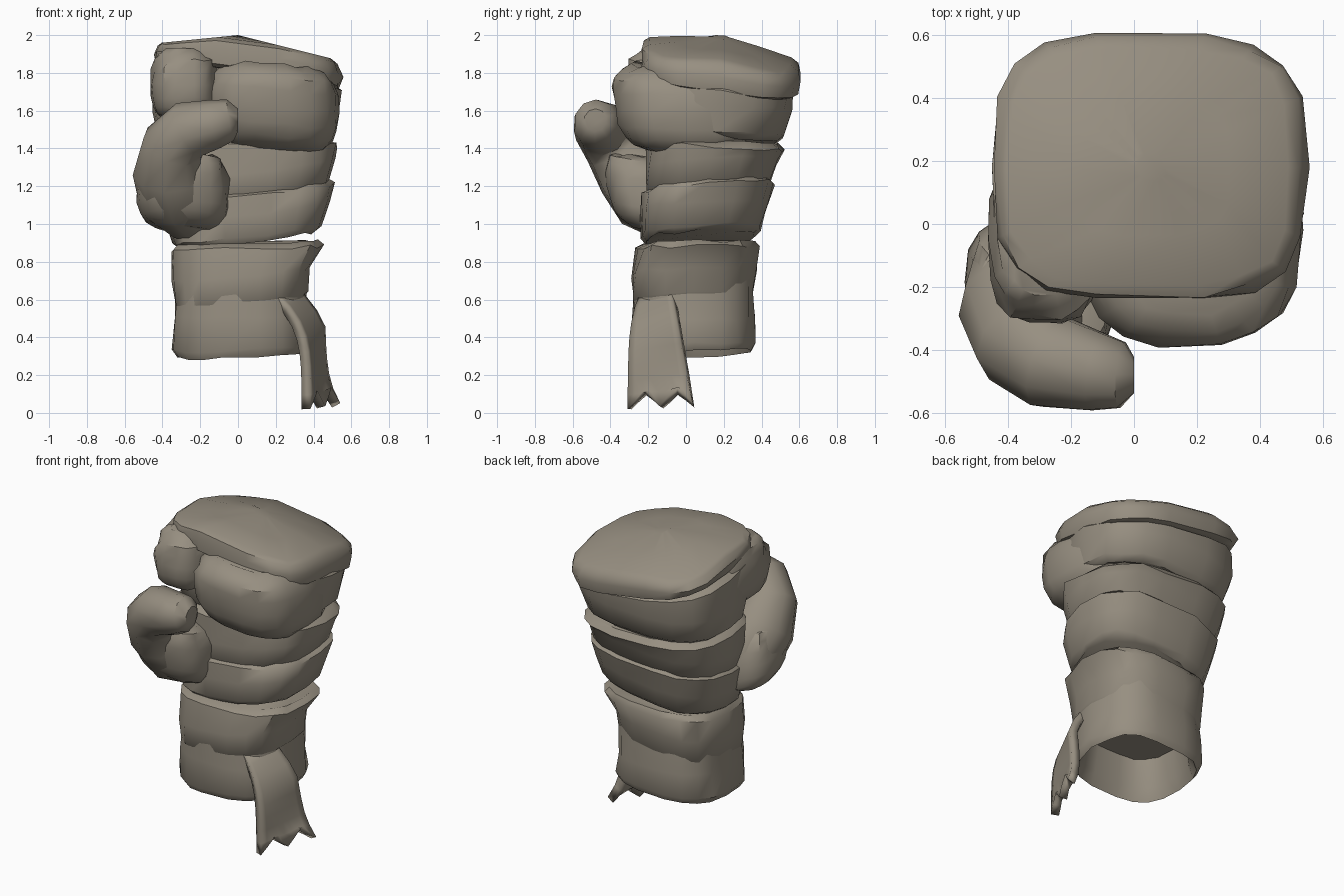
import bpy, math, random
from mathutils import Vector

random.seed(4)
old_cube = bpy.data.objects.get("Cube")
if old_cube:
    bpy.data.objects.remove(old_cube)

cloth = bpy.data.materials.new("worn bandage")
cloth.use_nodes = True
cloth.diffuse_color = (.31, .275, .22, 1)
shader = cloth.node_tree.nodes["Principled BSDF"]
shader.inputs["Base Color"].default_value = cloth.diffuse_color
SIDES = 18


def make(name, verts, faces):
    mesh = bpy.data.meshes.new(name)
    mesh.from_pydata(verts, [], faces)
    mesh.materials.append(cloth)
    part = bpy.data.objects.new(name, mesh)
    bpy.context.collection.objects.link(part)
    bpy.ops.object.select_all(action='DESELECT')
    part.select_set(True)
    bpy.context.view_layer.objects.active = part
    bpy.ops.object.shade_smooth_by_angle(angle=math.radians(40))
    return part


def loft(name, rings, closed=True):
    """Skin a list of equal point rings, with end faces when closed."""
    count = len(rings[0])
    faces = []
    for row in range(len(rings) - 1):
        start, above = row * count, (row + 1) * count
        for i in range(count):
            following = (i + 1) % count
            faces.append((start + i, start + following, above + following, above + i))
    if closed:
        last = (len(rings) - 1) * count
        faces.append(tuple(reversed(range(count))))
        faces.append(tuple(range(last, last + count)))
    return make(name, [point for points in rings for point in points], faces)


def signed_power(value, power):
    return math.copysign(abs(value) ** power, value)


def ring(centre, half_x, half_y, tilt=(0, 0), rounding=.72, rough=.01):
    """Rounded square outline, tilted along x and y and slightly crumpled."""
    points = []
    for i in range(SIDES):
        angle = math.tau * i / SIDES
        across = signed_power(math.cos(angle), rounding)
        along = signed_power(math.sin(angle), rounding)
        crumple = random.uniform(-rough, rough)
        offset = Vector((across * (half_x + crumple), along * (half_y + crumple), crumple))
        offset.z += tilt[0] * offset.x + tilt[1] * offset.y
        points.append(Vector(centre) + offset)
    return points


def mix(start, end, amount):
    return start + (end - start) * amount


def arm_ring(height, scale=1, tilt=(0, 0)):
    """Cross-section of the forearm and fist, widening above the wrist."""
    widen = min(max((height - .8) / .85, 0), 1)
    left, right = mix(.38, .54, widen ** .35), mix(-.35, -.46, widen)
    front, back = mix(-.29, -.2, math.sqrt(widen)), mix(.37, .57, widen)
    centre = ((left + right) / 2, (front + back) / 2, height)
    return ring(centre, scale * (left - right) / 2, scale * (back - front) / 2, tilt)


def wrap(name, low, high, low_tilt, high_tilt, flare=1.02):
    """One flaring turn of bandage whose edges tuck inwards."""
    middle = (low + high) / 2
    loft(name, [arm_ring(low - .03, .88, low_tilt),
                arm_ring(low, .96, low_tilt),
                arm_ring(middle, 1, low_tilt),
                arm_ring(high, flare, high_tilt),
                arm_ring(high + .03, .9, high_tilt)])


def rounded_block(name, centre, half, tilt=(0, 0), lean=0):
    """Soft box; lean slides its lower end backwards."""
    rings = []
    for step in range(1, 10):
        latitude = math.pi * (step / 10 - .5)
        scale = math.cos(latitude) ** .4
        rise = signed_power(math.sin(latitude), .8)
        lift = Vector((0, -lean * rise, half[2] * rise))
        rings.append(ring(Vector(centre) + lift, half[0] * scale, half[1] * scale, tilt))
    return loft(name, rings)


# Hollow wrist: up the inside, round the rim, up the outside
rim_tilt = (.04, .05)
loft("wrist_cuff", [arm_ring(.75, .7),
                    arm_ring(.38, .83, rim_tilt),
                    arm_ring(.31, .93, rim_tilt),
                    arm_ring(.35, 1, rim_tilt),
                    arm_ring(.5, .97),
                    arm_ring(.7, .96)], closed=False)

# Overlapping turns from wrist to knuckles
wrap("wrist_wrap", .6, .87, (.1, .05), (.03, 0), 1)
wrap("lower_palm_wrap", .95, 1.18, (.12, .06), (.08, .08))
wrap("upper_palm_wrap", 1.19, 1.41, (.1, .08), (0, -.06))
wrap("knuckle_wrap", 1.47, 1.75, (.04, -.04), (-.1, -.15), 1)

# Curled fingers on the front, running into the knuckle wrap
rounded_block("curled_fingers", (.18, -.02, 1.62), (.355, .36, .235), (-.08, 0), .04)
rounded_block("index_finger", (-.28, -.05, 1.74), (.18, .27, .19))


# Sloping cap over the knuckles
def cap_ring(scale, drop):
    points = ring((.05, .18, 0), scale / 2, scale * .425, rounding=.6)
    for point in points:
        left, right, back = max(point.x, 0), max(-point.x, 0), max(point.y - .2, 0)
        top = 2 - .25 * left - .1 * right - .3 * back
        bottom = 1.8 - .14 * (point.x + point.y)
        point.z = mix(top, bottom, drop)
    return points


cap_steps = [(.9, 1.1), (.97, 1), (1, .5), (.97, .12), (.9, 0), (.5, 0), (.1, 0)]
loft("knuckle_cap", [cap_ring(scale, drop) for scale, drop in cap_steps])


# Thumb rising from the palm and folded across the front
def tube(name, path, sides=10):
    centres = [Vector(centre) for centre, radius in path]
    rings = []
    side = Vector((.8, -.6, 0))
    for i, (centre, radius) in enumerate(path):
        ahead, behind = centres[min(i + 1, len(path) - 1)], centres[max(i - 1, 0)]
        tangent = (ahead - behind).normalized()
        side = (side - tangent * side.dot(tangent)).normalized()
        other = tangent.cross(side)
        angles = [math.tau * k / sides for k in range(sides)]
        rings.append([centres[i] + radius * (side * math.cos(a) + other * math.sin(a))
                      for a in angles])
    return loft(name, rings)


tube("thumb", [((-.24, -.06, 1.03), .15),
               ((-.31, -.18, 1.15), .22),
               ((-.35, -.28, 1.29), .21),
               ((-.34, -.38, 1.42), .17),
               ((-.26, -.44, 1.5), .155),
               ((-.12, -.47, 1.53), .13),
               ((-.04, -.48, 1.55), .11),
               ((0, -.48, 1.55), .06)])
rounded_block("thumb_base", (-.29, -.2, 1.17), (.245, .22, .2), (-.06, -.15), .04)

# Loose bandage end with a ragged hem
ROWS, COLUMNS = 9, 9
verts, faces = [], []
for row in range(ROWS):
    down = row / (ROWS - 1)
    bend = (1 - down) ** 4
    outward = .27 + .17 * min(down * 3, 1) + .08 * down ** 5
    front_edge = Vector((.36 - .18 * bend, -.3 + .07 * bend, mix(.62, .02, down)))
    back_edge = Vector((outward, -.08 + .12 * down, mix(.7, .04, down)))
    for column in range(COLUMNS):
        across = column / (COLUMNS - 1)
        point = front_edge.lerp(back_edge, across)
        if row == ROWS - 1:
            point.z += .08 * math.sin(math.tau * across) ** 2
        verts.append(point)
        if row and column:
            here = row * COLUMNS + column
            faces.append((here, here - 1, here - COLUMNS - 1, here - COLUMNS))
tail = make("loose_bandage_end", verts, faces)
thickness = tail.modifiers.new("thickness", 'SOLIDIFY')
thickness.thickness = .05
thickness.offset = 0
